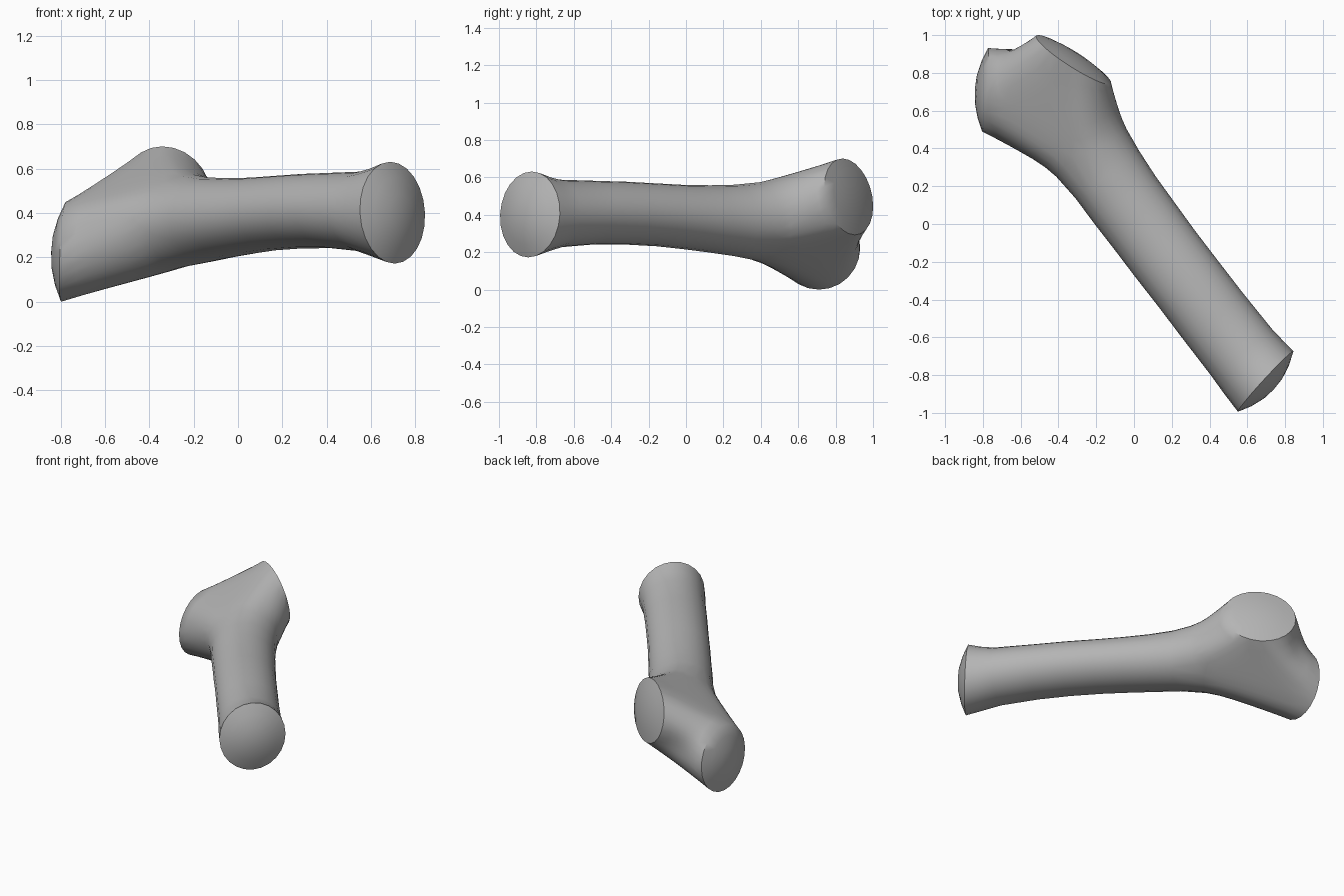
import bpy, bmesh, math
from mathutils import Vector

if "Cube" in bpy.data.objects:
    bpy.data.objects.remove(bpy.data.objects["Cube"])

SIDES = 24
CUTS = 6


def ring(bm, center, normal, w, h):
    """Elliptical loop of vertices lying across the given direction."""
    c, n = Vector(center), Vector(normal).normalized()
    side = n.cross(Vector((0, 0, 1))).normalized()
    up = side.cross(n)
    return [bm.verts.new(c + side * w * math.cos(a) + up * h * math.sin(a))
            for a in (2 * math.pi * i / SIDES for i in range(SIDES))]


def bridge(bm, a, b):
    for i in range(SIDES):
        j = (i + 1) % SIDES
        bm.faces.new((a[i], a[j], b[j], b[i]))


def cap(bm, loop, normal, height):
    """Low dome closing an end."""
    n = Vector(normal).normalized()
    c = sum((v.co for v in loop), Vector()) / SIDES
    prev = loop
    for f in (0.7, 0.35):
        cur = [bm.verts.new(c + (v.co - c) * f + n * height * (1 - f * f)) for v in loop]
        bridge(bm, prev, cur)
        prev = cur
    tip = bm.verts.new(c + n * height)
    for i in range(SIDES):
        bm.faces.new((prev[i], prev[(i + 1) % SIDES], tip))


def hull_triangles(verts):
    """Triangles of the convex hull, given as corners picked from verts."""
    lookup = {tuple(v.co): v for v in verts}
    tmp = bmesh.new()
    for v in verts:
        tmp.verts.new(v.co)
    bmesh.ops.convex_hull(tmp, input=list(tmp.verts))
    bmesh.ops.triangulate(tmp, faces=list(tmp.faces))
    tris = [[lookup[tuple(v.co)] for v in f.verts] for f in tmp.faces]
    tmp.free()
    return tris


bm = bmesh.new()

# long shaft, from the flared end to the fork
AXIS = (0.6, -0.8, 0)
END_A = (0.735, -0.675, 0.06)
stations = [
    ((0.697, -0.834, 0.402), END_A, 0.217, 0.230),
    ((0.635, -0.76, 0.403), (0.66, -0.75, 0.03), 0.210, 0.203),
    ((0.57, -0.68, 0.407), AXIS, 0.203, 0.181),
    ((0.42, -0.49, 0.412), AXIS, 0.200, 0.170),
    ((0.29, -0.32, 0.409), AXIS, 0.199, 0.168),
    ((0.164, -0.157, 0.400), AXIS, 0.200, 0.168),
    ((0.055, -0.01, 0.388), AXIS, 0.202, 0.172),
    ((-0.05, 0.13, 0.378), AXIS, 0.205, 0.180),
    ((-0.14, 0.26, 0.37), AXIS, 0.210, 0.191),
    ((-0.23, 0.40, 0.365), AXIS, 0.218, 0.207),
]
loops = [ring(bm, *s) for s in stations]
for a, b in zip(loops, loops[1:]):
    bridge(bm, a, b)

# two short branch ends
END_B = (-1, 0.07, 0.045)
END_C = (0.53, 0.83, 0.19)
loop_b = ring(bm, (-0.788, 0.71, 0.225), END_B, 0.222, 0.225)
loop_c = ring(bm, (-0.32, 0.87, 0.497), END_C, 0.235, 0.208)

# fork body stretched over the three loops, left open at each loop
group = {v: i for i, l in enumerate((loops[-1], loop_b, loop_c)) for v in l}
free = list(loops[-1])
seams = {}


def seam(u, v):
    """Row of vertices from u to v, shared by neighbouring triangles."""
    if (v, u) in seams:
        return seams[v, u][::-1]
    if (u, v) not in seams:
        mid = [bm.verts.new(u.co.lerp(v.co, k / CUTS)) for k in range(1, CUTS)]
        free.extend(mid)
        seams[u, v] = [u] + mid + [v]
    return seams[u, v]


for tri in hull_triangles(loops[-1] + loop_b + loop_c):
    kinds = [group[v] for v in tri]
    if len(set(kinds)) == 2:
        # two corners on one loop, the third on another
        i = next(i for i in range(3) if kinds.count(kinds[i]) == 1)
        c, a, b = tri[i], tri[i - 2], tri[i - 1]
        left, right = seam(c, a), seam(c, b)
        bm.faces.new((c, left[1], right[1]))
        for k in range(1, CUTS):
            bm.faces.new((left[k], left[k + 1], right[k + 1], right[k]))
    elif len(set(kinds)) == 3:
        # one corner on each loop
        a, b, c = tri
        left, right = seam(a, b), seam(a, c)
        rows = [[a]]
        for k in range(1, CUTS):
            mid = [bm.verts.new(left[k].co.lerp(right[k].co, j / k)) for j in range(1, k)]
            free.extend(mid)
            rows.append([left[k]] + mid + [right[k]])
        rows.append(seam(b, c))
        for up, low in zip(rows, rows[1:]):
            for j in range(len(up)):
                bm.faces.new((up[j], low[j], low[j + 1]))
                if j + 1 < len(up):
                    bm.faces.new((up[j], low[j + 1], up[j + 1]))

# domed end faces
cap(bm, loops[0], END_A, 0.06)
cap(bm, loop_b, END_B, 0.055)
cap(bm, loop_c, END_C, 0.028)

# relax the fork so it flows into the shaft
for _ in range(8):
    bmesh.ops.smooth_vert(bm, verts=free, factor=0.5,
                          use_axis_x=True, use_axis_y=True, use_axis_z=True)

# hollow of the web between the two short ends
WEB = Vector((-0.62, 0.94, 0.34))
for v in free:
    d = (v.co - WEB).length
    v.co += Vector((0.2, -0.9, 0.0)) * 0.045 * math.exp(-(d / 0.13) ** 2)

bmesh.ops.holes_fill(bm, edges=[e for e in bm.edges if e.is_boundary], sides=0)
bmesh.ops.recalc_face_normals(bm, faces=list(bm.faces))

mesh = bpy.data.meshes.new("forked_branch")
bm.to_mesh(mesh)
bm.free()
branch = bpy.data.objects.new("forked_branch", mesh)
bpy.context.collection.objects.link(branch)

grey = bpy.data.materials.new("plain grey")
grey.diffuse_color = (0.46, 0.46, 0.46, 1)
grey.use_nodes = True
grey.node_tree.nodes["Principled BSDF"].inputs["Base Color"].default_value = grey.diffuse_color
mesh.materials.append(grey)

bpy.context.view_layer.objects.active = branch
branch.select_set(True)
bpy.ops.object.shade_smooth_by_angle(angle=math.radians(40))
